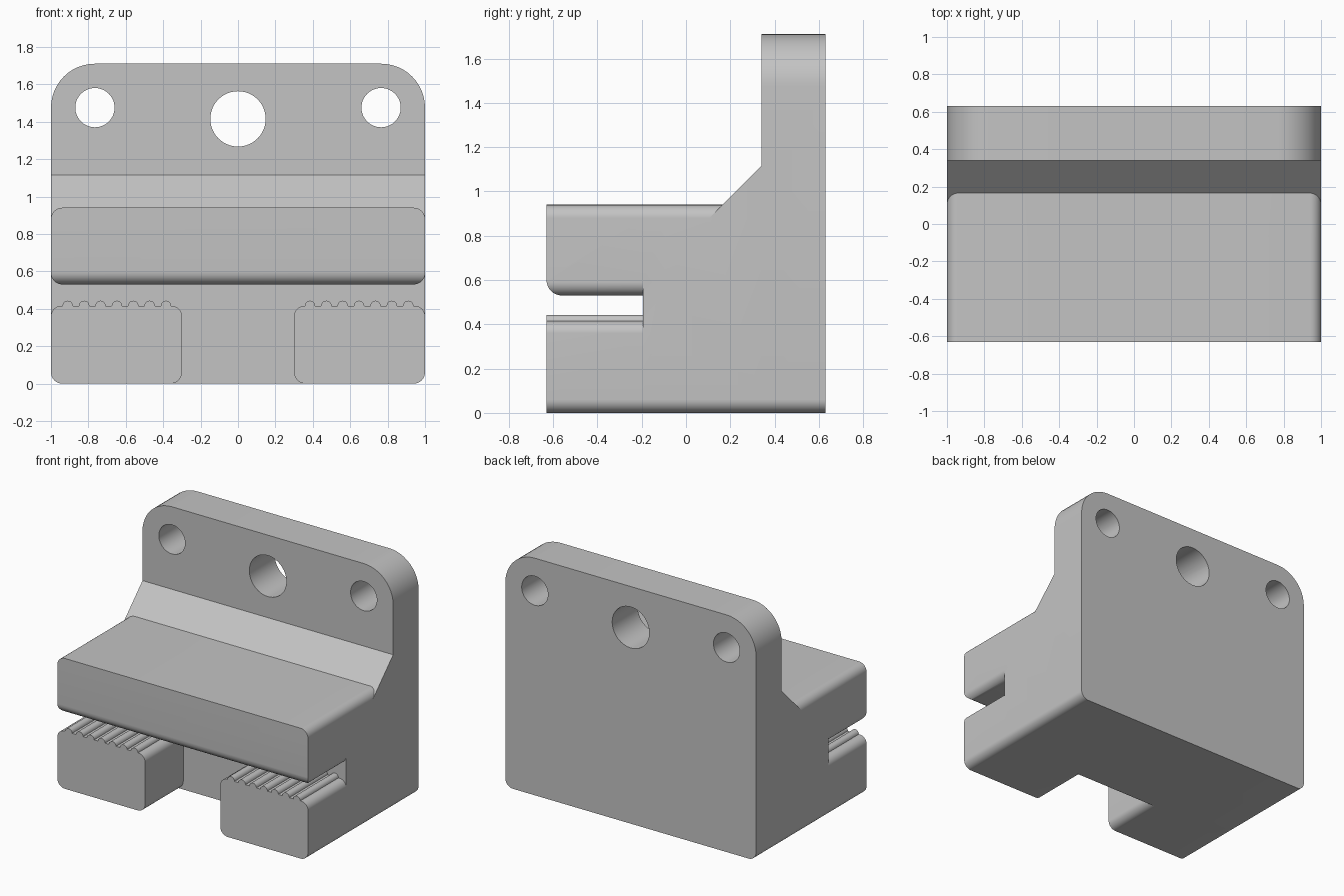
import bpy, bmesh
from math import sin, cos, radians

if "Cube" in bpy.data.objects:
    bpy.data.objects.remove(bpy.data.objects["Cube"], do_unlink=True)

FRONT, BACK = -0.63, 0.63
WALL, PLATE = -0.195, 0.34      # slot wall and front of the back plate
TOP, EDGE = 0.94, 0.06          # body height and edge radius

grey = bpy.data.materials.new("plain grey")
grey.use_nodes = True
colour = (0.55, 0.55, 0.55, 1)
grey.diffuse_color = colour
grey.node_tree.nodes["Principled BSDF"].inputs["Base Color"].default_value = colour


def arc(cx, cz, r, start, end, steps=12, rz=None):
    angles = [radians(start + (end - start) * i / steps) for i in range(steps + 1)]
    return [(cx + r * cos(a), cz + (rz or r) * sin(a)) for a in angles]


def rounded(x0, x1, z0, z1, low=EDGE, high=EDGE, top_extra=()):
    """Rounded rectangle outline with an optional run of points along its top."""
    return (arc(x0 + low, z0 + low, low, 180, 270) + arc(x1 - low, z0 + low, low, 270, 360)
            + arc(x1 - high, z1 - high, high, 0, 90) + list(top_extra)
            + arc(x0 + high, z1 - high, high, 90, 180))


def prism(name, outline, start, end, axis="y"):
    """Extrude an outline along y (points are x, z) or along x (points are y, z)."""
    bm = bmesh.new()
    place = (lambda u, v: (u, start, v)) if axis == "y" else (lambda u, v: (start, u, v))
    face = bm.faces.new([bm.verts.new(place(u, v)) for u, v in outline])
    new = bmesh.ops.extrude_face_region(bm, geom=[face])["geom"]
    shift = (0, end - start, 0) if axis == "y" else (end - start, 0, 0)
    bmesh.ops.translate(bm, vec=shift, verts=[g for g in new if isinstance(g, bmesh.types.BMVert)])
    bmesh.ops.recalc_face_normals(bm, faces=bm.faces)
    mesh = bpy.data.meshes.new(name)
    bm.to_mesh(mesh)
    bm.free()
    mesh.materials.append(grey)
    obj = bpy.data.objects.new(name, mesh)
    bpy.context.collection.objects.link(obj)
    return obj


def combine(target, tool, operation):
    mod = target.modifiers.new(operation.title(), "BOOLEAN")
    mod.operation, mod.solver, mod.object = operation, "EXACT", tool
    bpy.context.view_layer.objects.active = target
    bpy.ops.object.modifier_apply(modifier=mod.name)
    bpy.data.objects.remove(tool, do_unlink=True)


# Back plate with large upper corners
bracket = prism("clamp_bracket", rounded(-1, 1, 0, 1.71, high=0.235), PLATE, BACK)

# Central body and the sloped brace up to the plate
combine(bracket, prism("body", rounded(-1, 1, 0, TOP), WALL, PLATE + 0.1), "UNION")
brace = [(0.105, 0.88), (PLATE, 1.115), (PLATE + 0.1, 1.115), (PLATE + 0.1, 0.88)]
combine(bracket, prism("brace", brace, -1, 1, "x"), "UNION")

# Upper jaw, with its lower front edge rounded over
jaw = prism("upper_jaw", rounded(-1, 1, 0.53, TOP), FRONT, WALL + 0.1)
r = 0.07
nose = arc(FRONT + r, 0.53 + r, r, 180, 270) + [(FRONT + r, 0.5), (FRONT - 0.05, 0.5),
                                                (FRONT - 0.05, 0.53 + r)]
combine(jaw, prism("nose_cutter", nose, -1.1, 1.1, "x"), "DIFFERENCE")
combine(bracket, jaw, "UNION")

# Lower feet with gripping ridges along their tops
ridges = []
for i in reversed(range(7)):
    ridges += arc(0.385 + 0.0875 * i, 0.415, 0.028, 0, 180, 10)
foot = rounded(0.3, 1, 0, 0.415, high=0.055, top_extra=ridges)
for side, name in ((1, "left_foot"), (-1, "right_foot")):
    outline = [(side * x, z) for x, z in foot]
    combine(bracket, prism(name, outline, FRONT, WALL + 0.1), "UNION")

# Mounting holes through the plate
for x, z, radius in ((-0.765, 1.475, 0.105), (0, 1.415, 0.148), (0.765, 1.475, 0.105)):
    circle = arc(x, z, radius, 0, 360, 48)[:-1]
    combine(bracket, prism("hole_cutter", circle, PLATE - 0.1, BACK + 0.1), "DIFFERENCE")

bpy.ops.object.select_all(action="DESELECT")
bracket.select_set(True)
bpy.context.view_layer.objects.active = bracket
bpy.ops.object.shade_smooth_by_angle(angle=radians(30))
